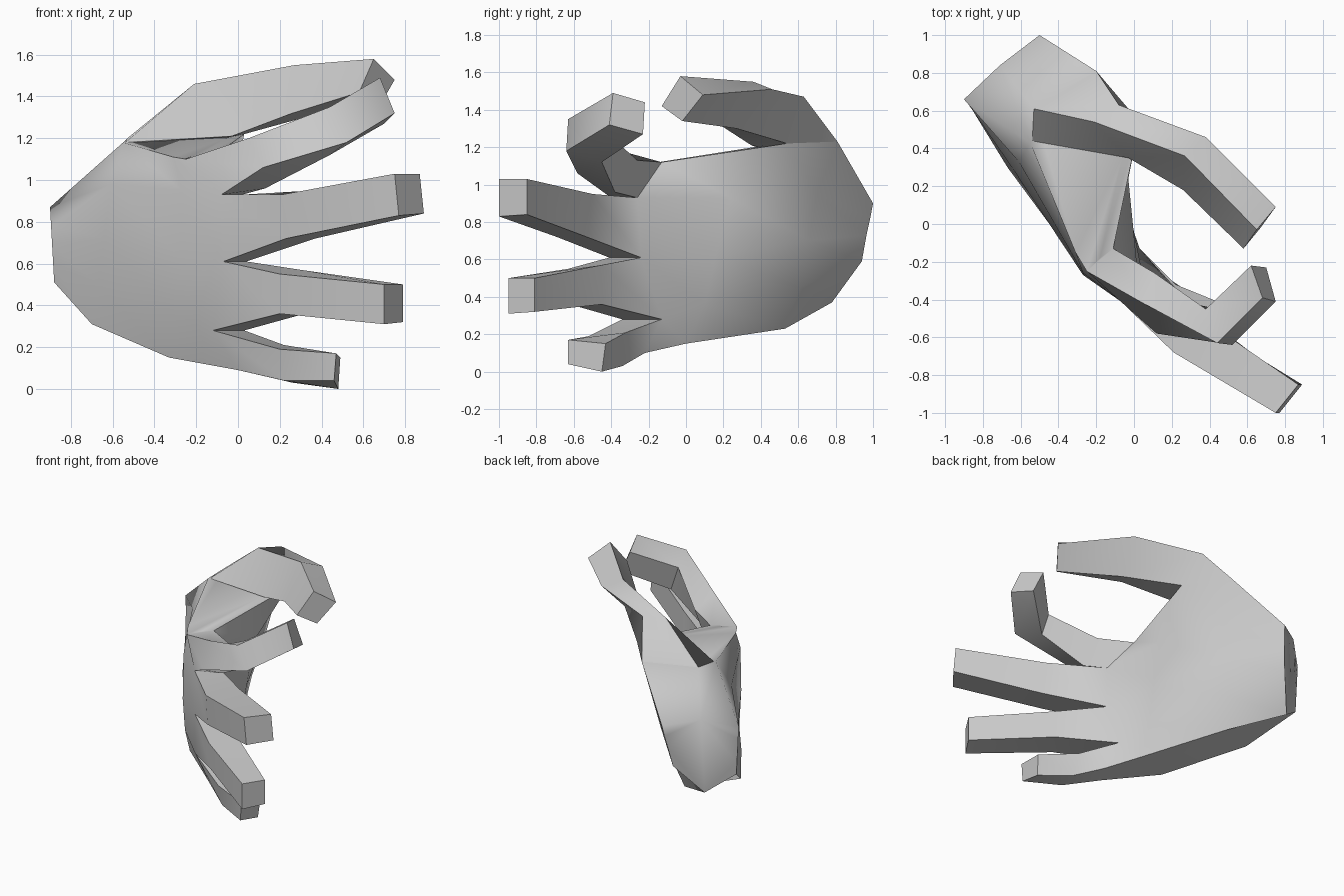
import bpy, bmesh
from math import radians


def loft(bm, rings, cap_start=False, cap_end=False):
    """Skin a list of equal-length point rings with quads."""
    rows = [[bm.verts.new(p) for p in r] for r in rings]
    n = len(rows[0])
    for a, b in zip(rows, rows[1:]):
        for i in range(n):
            j = (i + 1) % n
            bm.faces.new((a[i], a[j], b[j], b[i]))
    if cap_start:
        bm.faces.new(rows[0])
    if cap_end:
        bm.faces.new(rows[-1])


def finish(bm, name):
    bmesh.ops.remove_doubles(bm, verts=bm.verts, dist=0.0005)
    bmesh.ops.recalc_face_normals(bm, faces=bm.faces)
    me = bpy.data.meshes.new(name)
    bm.to_mesh(me)
    bm.free()
    ob = bpy.data.objects.new(name, me)
    bpy.context.collection.objects.link(ob)
    bpy.ops.object.select_all(action='DESELECT')
    ob.select_set(True)
    bpy.context.view_layer.objects.active = ob
    bpy.ops.object.shade_smooth_by_angle(angle=radians(62))
    return ob


def section(back, palm, top):
    """Closed section: back of hand downwards, palm upwards, top edge."""
    return back + palm[::-1] + [top]


# Palm: wrist, heel and knuckle sections
wrist = section(
    [(-.9, .66, .87), (-.895, .66, .78), (-.89, .66, .69), (-.885, .66, .6), (-.88, .66, .51)],
    [(-.5, 1, .9), (-.51, .985, .82), (-.525, .965, .73), (-.55, .94, .59), (-.7, .78, .37)],
    (-.71, .84, .94))
heel = section(
    [(-.55, .43, 1.18), (-.61, .33, .98), (-.64, .29, .72), (-.67, .3, .5), (-.7, .35, .31)],
    [(-.2, .81, 1.23), (-.2, .7, .95), (-.25, .66, .7), (-.31, .61, .45), (-.36, .53, .23)],
    (-.53, .61, 1.2))
knuckles = section(
    [(-.31, -.15, 1.11), (-.27, -.26, .95), (-.27, -.27, .62), (-.3, -.2, .35), (-.33, -.1, .15)],
    [(.03, .54, 1.22), (-.03, .24, .93), (-.04, .16, .62), (-.05, .1, .36), (-.07, 0, .15)],
    (-.06, .36, 1.2))

# Finger roots: the notches between the fingers
back = [(-.25, -.25, 1.1), (-.08, -.4, .93), (-.07, -.41, .61), (-.12, -.34, .28), (0, -.34, .09)]
palm = [(-.11, -.13, 1.12), (.02, -.26, .93), (.04, -.24, .61), (.03, -.13, .28), (.08, -.22, .1)]
roots = section(back, palm, (-.18, -.18, 1.115))

bm = bmesh.new()
loft(bm, [wrist, heel, knuckles, roots], cap_start=True)
# small filler where the top edge point meets the index finger
bm.faces.new([bm.verts.new(p) for p in (back[0], roots[-1], palm[0])])

# Fingers: each ring is back-top, back-bottom, palm-bottom, palm-top
fingers = [
    [  # index
        [(.05, -.42, 1.2), (.12, -.58, 1.06), (.13, -.38, .96), (.11, -.26, 1.13)],
        [(.44, -.63, 1.35), (.52, -.64, 1.18), (.44, -.45, 1.12), (.38, -.45, 1.3)],
        [(.68, -.39, 1.49), (.75, -.41, 1.32), (.7, -.23, 1.27), (.62, -.22, 1.44)]],
    [  # middle
        [(.21, -.68, .93), (.23, -.69, .72), (.37, -.53, .72), (.36, -.5, .95)],
        [(.75, -1, 1.03), (.77, -1, .83), (.89, -.85, .84), (.87, -.85, 1.03)]],
    [  # ring
        [(.2, -.63, .55), (.2, -.62, .36), (.32, -.45, .36), (.3, -.45, .57)],
        [(.7, -.95, .5), (.7, -.95, .31), (.79, -.81, .32), (.79, -.81, .5)]],
    [  # little
        [(.2, -.52, .19), (.22, -.5, .04), (.26, -.34, .03), (.22, -.32, .21)],
        [(.47, -.63, .17), (.46, -.63, .04), (.48, -.45, .0), (.49, -.43, .15)]],
]
for i, rings in enumerate(fingers):
    base = [back[i], back[i + 1], palm[i + 1], palm[i]]
    loft(bm, [base] + rings, cap_end=True)
finish(bm, "palm_and_fingers")

# Thumb: ridge, outer, underside and inner lines from root to tip
bm = bmesh.new()
loft(bm, [
    [(-.53, .61, 1.2), (-.2, .81, 1.23), (-.2, .6, 1.16), (-.54, .44, 1.18)],
    [(-.21, .54, 1.46), (-.08, .63, 1.47), (.03, .54, 1.22), (-.03, .35, 1.21)],
    [(.27, .36, 1.55), (.38, .46, 1.51), (.32, .27, 1.3), (.26, .18, 1.32)],
    [(.65, -.03, 1.58), (.75, .09, 1.48), (.67, -.02, 1.34), (.58, -.13, 1.42)],
], cap_start=True, cap_end=True)
finish(bm, "thumb")
